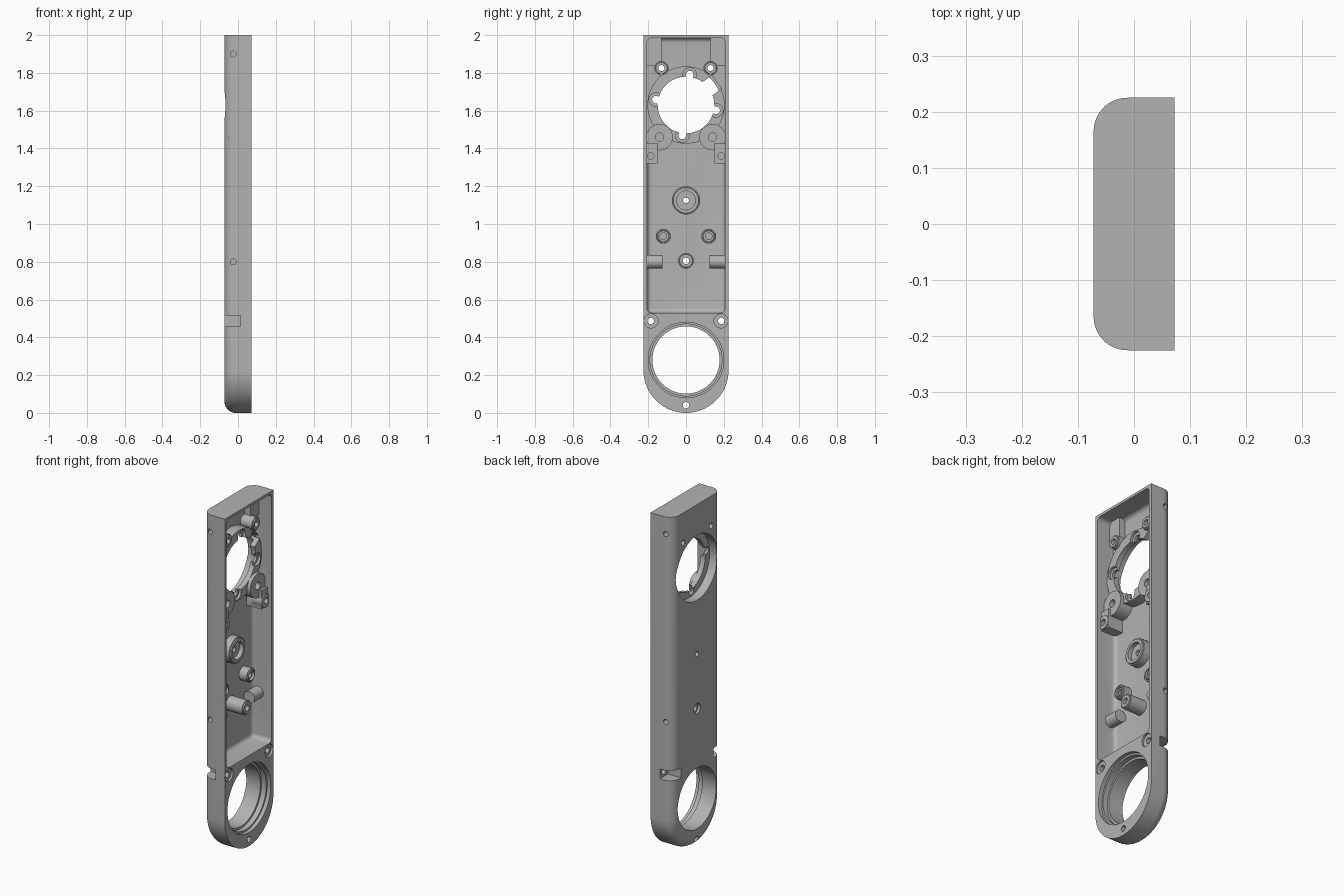
import bpy, bmesh, math
from mathutils import Matrix, Vector

if "Cube" in bpy.data.objects:
    bpy.data.objects.remove(bpy.data.objects["Cube"])

grey = bpy.data.materials.new("cast grey")
grey.use_nodes = True
colour = (0.45, 0.45, 0.45, 1)
grey.diffuse_color = colour
grey.node_tree.nodes["Principled BSDF"].inputs["Base Color"].default_value = colour

BACK, FLOOR, RIM, HALF, TOP = -0.072, -0.05, 0.072, 0.225, 2.0


def finish(bm, name):
    bmesh.ops.recalc_face_normals(bm, faces=bm.faces)
    mesh = bpy.data.meshes.new(name)
    bm.to_mesh(mesh)
    bm.free()
    mesh.materials.append(grey)
    ob = bpy.data.objects.new(name, mesh)
    bpy.context.collection.objects.link(ob)
    return ob


def box(x0, x1, y0, y1, z0, z1, turn=None, name="block"):
    bm = bmesh.new()
    size = Matrix.Diagonal((x1 - x0, y1 - y0, z1 - z0, 1))
    mid = Matrix.Translation(((x0 + x1) / 2, (y0 + y1) / 2, (z0 + z1) / 2))
    bmesh.ops.create_cube(bm, size=1, matrix=(turn or Matrix()) @ mid @ size)
    return finish(bm, name)


def cyl(y, z, r, x0, x1, name="round", r2=None):
    """Cylinder along x."""
    bm = bmesh.new()
    m = Matrix.Translation(((x0 + x1) / 2, y, z)) @ Matrix.Rotation(math.pi / 2, 4, 'Y')
    bmesh.ops.create_cone(bm, cap_ends=True, segments=64 if r > 0.1 else 32,
                          radius1=r, radius2=r2 or r, depth=x1 - x0, matrix=m)
    return finish(bm, name)


def cyl_y(x, z, r, y0, y1):
    """Cylinder along y."""
    bm = bmesh.new()
    m = Matrix.Translation((x, (y0 + y1) / 2, z)) @ Matrix.Rotation(math.pi / 2, 4, 'X')
    bmesh.ops.create_cone(bm, cap_ends=True, segments=32, radius1=r, radius2=r,
                          depth=abs(y1 - y0), matrix=m)
    return finish(bm, "round")


def combine(target, tool, operation):
    mod = target.modifiers.new("combine", 'BOOLEAN')
    mod.operation, mod.object, mod.solver = operation, tool, 'EXACT'
    bpy.context.view_layer.objects.active = target
    bpy.ops.object.modifier_apply(modifier=mod.name)
    bpy.data.objects.remove(tool)


def cut(target, tool):
    combine(target, tool, 'DIFFERENCE')


def add(target, tool):
    combine(target, tool, 'UNION')


# Outer shell: rounded foot, square top, rounded back edges
def outline(inset):
    w = HALF - inset
    arc = [(-w * math.cos(math.pi * i / 48), HALF - w * math.sin(math.pi * i / 48))
           for i in range(49)]
    return arc + [(w, TOP), (-w, TOP)]


bm = bmesh.new()
ROUND = 0.06
levels = [(BACK + ROUND * (1 - math.sin(a)), ROUND * (1 - math.cos(a)))
          for a in (math.pi / 2 * (1 - i / 10) for i in range(11))] + [(RIM, 0)]
rings = [[bm.verts.new((x, y, z)) for y, z in outline(inset)] for x, inset in levels]
for a, b in zip(rings, rings[1:]):
    for i in range(len(a)):
        j = (i + 1) % len(a)
        bm.faces.new((a[i], a[j], b[j], b[i]))
bm.faces.new(rings[0])
bm.faces.new(rings[-1])
housing = finish(bm, "housing")

# Main cavity with filleted floor
cavity = box(FLOOR, 0.1, -0.207, 0.207, 0.53, 1.985)
bm = bmesh.new()
bm.from_mesh(cavity.data)
edges = [e for e in bm.edges if min(v.co.x for v in e.verts) < 0]
bmesh.ops.bevel(bm, geom=edges, offset=0.025, segments=6, profile=0.5, affect='EDGES')
bm.to_mesh(cavity.data)
bm.free()
cut(housing, cavity)

# Raised inner structure
LOW = FLOOR - 0.001
SEAT_Z = 1.63
for s in (-1, 1):
    def side(x0, x1, ya, yb, z0, z1):
        return box(x0, x1, min(s * ya, s * yb), max(s * ya, s * yb), z0, z1)
    add(housing, side(LOW, -0.01, 0.13, 0.21, 1.84, 1.987))    # corner pad
    add(housing, side(LOW, -0.03, 0.1, 0.2095, 1.41, 1.845))   # ledge beside seat
    add(housing, side(LOW, 0.045, 0.152, 0.209, 1.32, 1.43))   # wall block
    add(housing, cyl(s * 0.185, 1.36, 0.038, -0.011, 0.052))   # wall boss
    add(housing, cyl(s * 0.14, 1.46, 0.07, LOW - 0.002, 0.03))  # ear
    add(housing, cyl_y(-0.015, 0.8, 0.035, s * 0.125, s * 0.209))  # side screw boss
add(housing, cyl(0, SEAT_Z, 0.2045, LOW - 0.003, 0.01))

# Upper bearing seat: rear bore, front opening, keyway and slots
cut(housing, cyl(0, SEAT_Z, 0.19, -0.1, -0.02))
cut(housing, cyl(0, SEAT_Z, 0.15, -0.1, 0.1))
centre = Matrix.Translation((0, 0, SEAT_Z))
cut(housing, box(-0.04, 0.06, 0.08, 0.203, -0.044, 0.044,
                 centre @ Matrix.Rotation(math.radians(37), 4, 'X')))
for degrees in (83, 170, 263, 350):
    spin = centre @ Matrix.Rotation(math.radians(degrees), 4, 'X')
    spot = spin @ Vector((0, 0.162, 0))
    cut(housing, cyl(spot.y, spot.z, 0.036, -0.005, 0.06))
    cut(housing, cyl(spot.y, spot.z, 0.02, -0.06, 0.03))
    cut(housing, box(-0.06, 0.03, 0.1, 0.162, -0.0195, 0.0195, spin))

# Lower ring: through bore, front counterbore and inner groove
RING_Z = 0.28
cut(housing, cyl(0, RING_Z, 0.178, -0.1, 0.1))
cut(housing, cyl(0, RING_Z, 0.19, 0.02, 0.1))
cut(housing, cyl(0, RING_Z, 0.2, 0.05, 0.1))

# Screw holes, seats and side notches
cut(housing, cyl(0, 0.04, 0.017, -0.1, 0.1))
cut(housing, cyl(0, 0.805, 0.03, -0.1, -0.04))
cut(housing, cyl(0, 1.125, 0.015, -0.1, 0.0))
for s in (-1, 1):
    cut(housing, box(-0.1, 0.012, min(s * 0.15, s * 0.3), max(s * 0.15, s * 0.3),
                     0.457, 0.515))
    cut(housing, cyl(s * 0.185, 0.487, 0.037, 0.06, 0.1))
    cut(housing, cyl(s * 0.187, 0.487, 0.017, -0.03, 0.08))
    cut(housing, cyl(s * 0.187, 1.36, 0.017, 0.0, 0.1))
    cut(housing, cyl(s * 0.14, 1.46, 0.022, 0.0, 0.1))
    cut(housing, cyl(s * 0.13, 1.825, 0.016, -0.1, 0.1))
    for z in (0.8, 1.9):
        cut(housing, cyl_y(-0.025, z, 0.015, s * 0.16, s * 0.3))


# Free-standing posts: outer radius, chamfered tip, bored steps (radius, depth x)
def post(name, y, z, r, tip, bores):
    ob = cyl(y, z, r, FLOOR - 0.008, tip - 0.006, name)
    add(ob, cyl(y, z, r - 0.001, tip - 0.02, tip, r2=r - 0.008))
    for radius, start in bores:
        cut(ob, cyl(y, z, radius, start, 0.1))
    return ob


parts = [housing,
         post("centre_hub", 0, 1.125, 0.075, 0.0, [(0.05, -0.025), (0.015, -0.1)]),
         post("tall_post", 0, 0.805, 0.042, 0.06, [(0.017, -0.1)])]
for s, label in ((-1, "right"), (1, "left")):
    parts.append(post(label + "_short_post", s * 0.12, 0.935, 0.04, 0.005,
                      [(0.027, -0.01), (0.018, -0.04)]))
    parts.append(post(label + "_upper_post", s * 0.13, 1.825, 0.038, 0.03,
                      [(0.016, -0.1)]))

# Smooth curved walls, keep crisp edges
bpy.ops.object.select_all(action='DESELECT')
for ob in parts:
    ob.select_set(True)
bpy.context.view_layer.objects.active = housing
bpy.ops.object.shade_smooth_by_angle(angle=math.radians(30))
